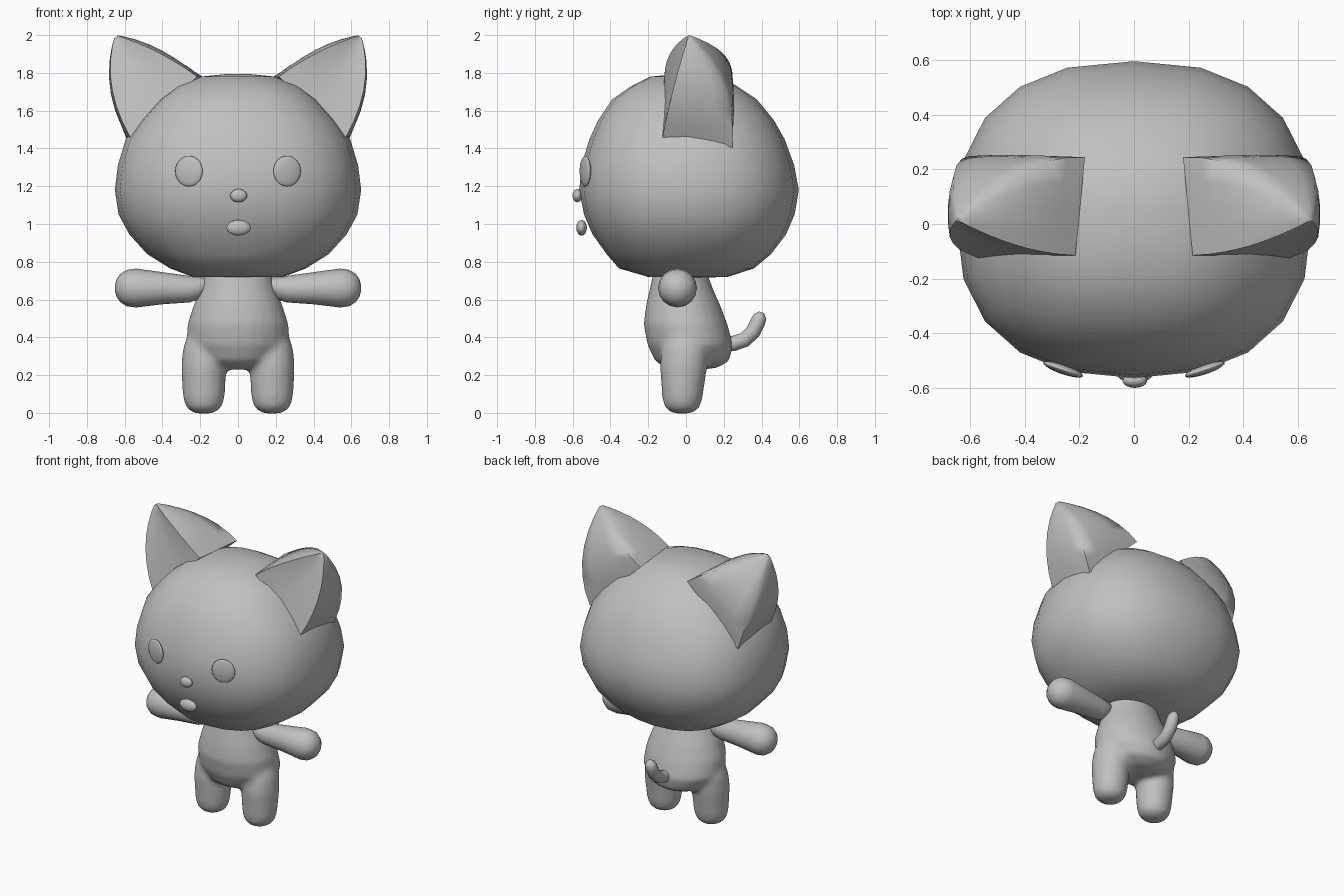
import bpy, bmesh, math
from mathutils import Vector

if "Cube" in bpy.data.objects:
    bpy.data.objects.remove(bpy.data.objects["Cube"])

grey = bpy.data.materials.new("plain grey")
grey.diffuse_color = (0.53, 0.53, 0.53, 1)
grey.use_nodes = True
grey.node_tree.nodes["Principled BSDF"].inputs["Base Color"].default_value = grey.diffuse_color


def finish(name, bm, angle=60):
    """Turn a bmesh into a smooth grey object."""
    bmesh.ops.recalc_face_normals(bm, faces=bm.faces)
    me = bpy.data.meshes.new(name)
    bm.to_mesh(me)
    bm.free()
    ob = bpy.data.objects.new(name, me)
    bpy.context.collection.objects.link(ob)
    me.materials.append(grey)
    bpy.ops.object.select_all(action='DESELECT')
    ob.select_set(True)
    bpy.context.view_layer.objects.active = ob
    bpy.ops.object.shade_smooth_by_angle(angle=math.radians(angle))
    return ob


def skin(bm, rings):
    """Add a stack of closed rings with both ends capped."""
    rows = [[bm.verts.new(p) for p in r] for r in rings]
    n = len(rows[0])
    for a, b in zip(rows, rows[1:]):
        for i in range(n):
            bm.faces.new((a[i], a[(i + 1) % n], b[(i + 1) % n], b[i]))
    bm.faces.new(rows[0])
    bm.faces.new(rows[-1])


def loft(name, rings, angle=60):
    bm = bmesh.new()
    skin(bm, rings)
    return finish(name, bm, angle)


def oval(c, u, v, n=16, power=2.0):
    """Ring around c spanned by the half-axes u and v."""
    def s(t):
        return math.copysign(abs(t) ** (2 / power), t) if abs(t) > 1e-6 else 0
    c, u, v = Vector(c), Vector(u), Vector(v)
    return [c + u * s(math.cos(2 * math.pi * i / n)) + v * s(math.sin(2 * math.pi * i / n))
            for i in range(n)]


def stack(rows, x=0, n=16, power=2.0):
    """Horizontal rings from rows of: z, half width, front y, back y."""
    return [oval((x, (f + b) / 2, z), (w, 0, 0), (0, (b - f) / 2, 0), n, power)
            for z, w, f, b in rows]


def ball(name, loc, size, turn=0):
    bm = bmesh.new()
    bmesh.ops.create_uvsphere(bm, u_segments=20, v_segments=12, radius=1)
    ob = finish(name, bm)
    ob.location, ob.scale, ob.rotation_euler = loc, size, (0, 0, turn)


# Head: wide rounded block
loft("head", stack([
    (0.715, 0.05, -0.04, 0.06), (0.72, 0.24, -0.20, 0.22), (0.765, 0.36, -0.355, 0.36),
    (0.84, 0.48, -0.42, 0.45), (0.945, 0.575, -0.495, 0.53), (1.05, 0.632, -0.54, 0.575),
    (1.18, 0.652, -0.565, 0.597), (1.31, 0.636, -0.553, 0.573), (1.447, 0.595, -0.512, 0.523),
    (1.55, 0.52, -0.465, 0.465), (1.66, 0.42, -0.39, 0.375), (1.73, 0.325, -0.29, 0.27),
    (1.78, 0.20, -0.19, 0.18), (1.795, 0.05, -0.04, 0.06)], n=20, power=2.4))

# Body: pear-shaped trunk and two legs, blended into one soft skin
bm = bmesh.new()
skin(bm, stack([
    (0.23, 0.04, -0.06, 0.10), (0.24, 0.13, -0.11, 0.17), (0.275, 0.21, -0.165, 0.23),
    (0.36, 0.272, -0.205, 0.25), (0.47, 0.268, -0.225, 0.22), (0.57, 0.236, -0.212, 0.182),
    (0.65, 0.204, -0.194, 0.146), (0.76, 0.17, -0.17, 0.105)], n=24))
for s in (-1, 1):
    skin(bm, stack([
        (-0.004, 0.03, -0.05, 0.01), (0.004, 0.065, -0.085, 0.045), (0.032, 0.097, -0.115, 0.075),
        (0.08, 0.111, -0.127, 0.089), (0.15, 0.116, -0.132, 0.099), (0.25, 0.12, -0.14, 0.115),
        (0.34, 0.112, -0.13, 0.12), (0.42, 0.085, -0.10, 0.09), (0.48, 0.04, -0.06, 0.04)],
        x=s * 0.181))
body = finish("body", bm, 180)
remesh = body.modifiers.new("blend", 'REMESH')
remesh.mode = 'VOXEL'
remesh.voxel_size = 0.014
remesh.use_smooth_shade = True
smooth = body.modifiers.new("soften", 'SMOOTH')
smooth.factor, smooth.iterations = 0.5, 14

# Curved tail
path = [(0.18, 0.362), (0.25, 0.367), (0.31, 0.387), (0.355, 0.43), (0.38, 0.48), (0.392, 0.51), (0.40, 0.533)]
radii = [0.04, 0.04, 0.04, 0.04, 0.04, 0.035, 0.014]
rings = []
for i, (y, z) in enumerate(path):
    a, b = path[max(i - 1, 0)], path[min(i + 1, len(path) - 1)]
    d = Vector((0, b[0] - a[0], b[1] - a[1])).normalized()
    rings.append(oval((0, y, z), (radii[i], 0, 0), Vector((0, -d.z, d.y)) * radii[i], 12))
loft("tail", rings)

# Nose and mouth
ball("nose", (0.003, -0.575, 1.15), (0.045, 0.026, 0.035))
ball("mouth", (0.003, -0.553, 0.98), (0.064, 0.028, 0.041))


def ear_ring(s, t):
    """Section of the ear at t, from base (0) to tip (1)."""
    tip = Vector((0.65, 0.015, 2.0))
    edges = [((0.215, -0.115, 1.78), (0.42, -0.11, 1.93)),    # inner front
             ((0.18, 0.245, 1.775), (0.40, 0.26, 1.92)),      # inner back
             ((0.57, 0.245, 1.405), (0.70, 0.28, 1.72)),      # outer back
             ((0.57, -0.125, 1.457), (0.73, -0.07, 1.74))]    # outer front
    c = [Vector(a) * (1 - t) ** 2 + Vector(m) * 2 * t * (1 - t) + tip * t * t for a, m in edges]
    bulge = t * (1 - t)
    push = [(0.05, 0, 0.10), (0, 0.06, 0), (0.06, 0, -0.03), (0, 0.09, 0)]
    ring = []
    for i in range(4):
        a, b = c[i], c[(i + 1) % 4]
        for k in range(4):
            f = k / 4
            p = a.lerp(b, f) + Vector(push[i]) * (bulge * 4 * f * (1 - f))
            p.z = min(p.z, 2.0)
            ring.append(Vector((p.x * s, p.y, p.z)))
    return ring


for s, side in ((-1, "left"), (1, "right")):
    # Ear with a hollowed front face
    loft(side + "_ear", [ear_ring(s, t) for t in (0, 0.15, 0.3, 0.45, 0.6, 0.75, 0.88, 0.97)], 75)
    # Arm swelling towards a round hand
    loft(side + "_arm", [oval((s * x, -0.045, z), (0, r, 0), (0, 0, r)) for x, r, z in (
        (0.15, 0.03, 0.675), (0.18, 0.045, 0.67), (0.21, 0.06, 0.66), (0.257, 0.07, 0.655),
        (0.40, 0.085, 0.66), (0.54, 0.103, 0.661), (0.59, 0.096, 0.661), (0.625, 0.073, 0.661),
        (0.645, 0.042, 0.661), (0.652, 0.012, 0.661))])
    # Thin oval eye
    ball(side + "_eye", (s * 0.26, -0.533, 1.28), (0.077, 0.018, 0.081), s * math.radians(19))
